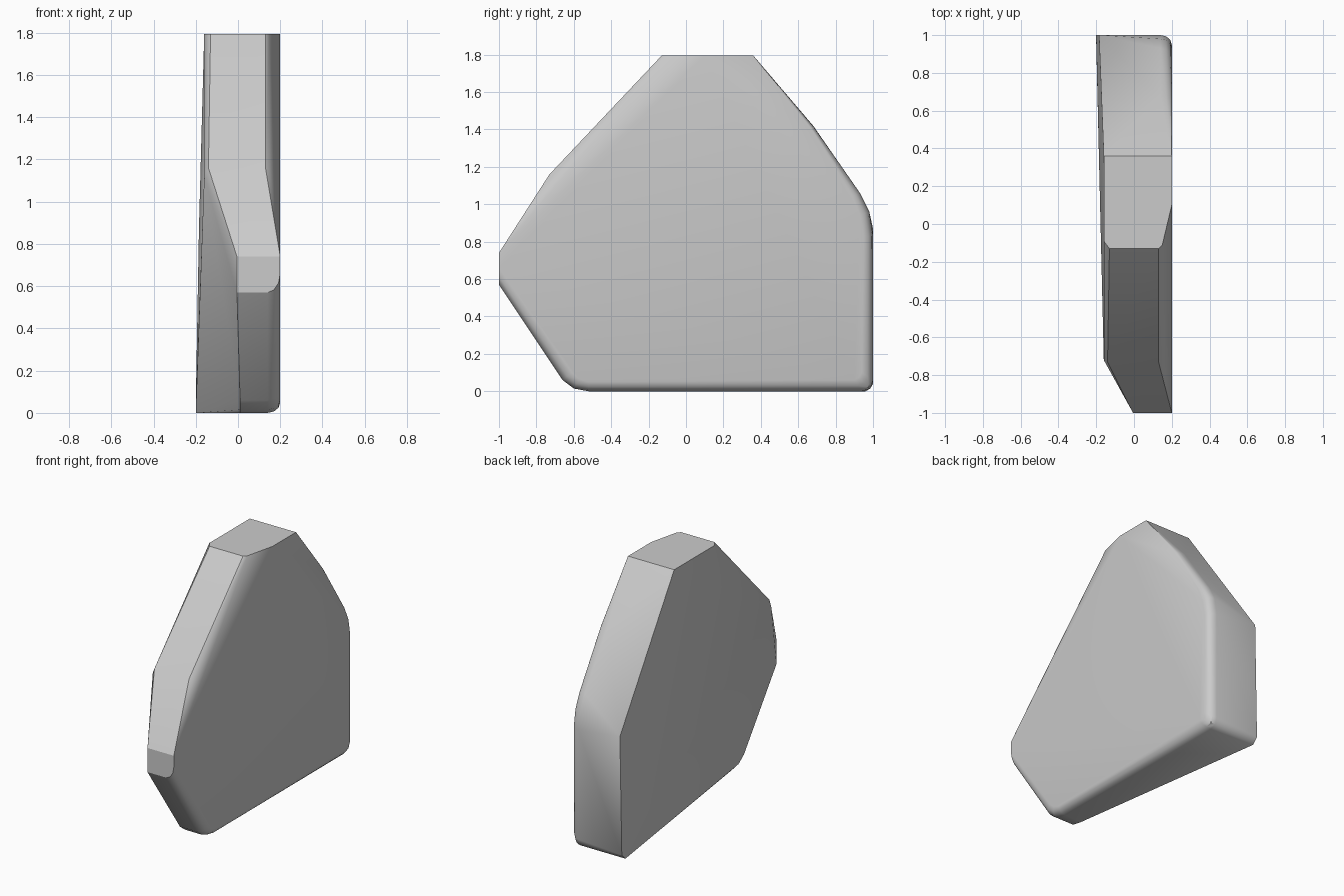
import bpy, bmesh
from math import sin, cos, radians

cube = bpy.data.objects.get("Cube")
if cube:
    bpy.data.objects.remove(cube)

# Material
grey = bpy.data.materials.new("plain_grey")
grey.use_nodes = True
colour = (0.6, 0.6, 0.6, 1)
grey.diffuse_color = colour
grey.node_tree.nodes["Principled BSDF"].inputs["Base Color"].default_value = colour

# Rounded left rim: outline point (y, z) and the inward shift of its bevel
rim = [
    (-1, .57, 0, .09), (-.66, .06, .05, .04), (-.6, .015, .03, .05),
    (-.52, 0, 0, .05), (.94, 0, -.04, .06), (.985, .015, -.06, .06),
    (1, .06, -.06, .04), (1, .83, -.05, 0), (.98, .96, -.05, -.02),
    (.93, 1.06, -.04, -.02), (.68, 1.42, -.015, -.01),
]
points = []
for step in range(4):
    a = radians(30 * step)
    for y, z, dy, dz in rim:
        k = 1 - cos(a)
        points.append((.14 + .06 * sin(a), y + dy * k, z + dz * k))

# Flat top and the chamfered front upper edge
points += [
    (.2, .36, 1.795), (-.16, .36, 1.795), (.2, .1, 1.795),
    (.15, -.11, 1.795), (.13, -.13, 1.795),
    (-.13, -.13, 1.795), (-.16, -.09, 1.795),
    (.15, -.72, 1.15), (.13, -.73, 1.16), (-.14, -.73, 1.16),
    (-.16, -.72, 1.12), (.2, -1, .74),
]

# Crisp right side with its cut away front corner
points += [
    (-.005, -1, .74), (-.005, -1, .57), (.01, -.66, .06),
    (.01, -.6, .015), (.01, -.52, 0),
    (-.2, .96, 0), (-.2, 1, .04), (-.185, 1, .87),
]

# Wrap the outline points in one faceted stone-like block
bm = bmesh.new()
for p in points:
    bm.verts.new(p)
hull = bmesh.ops.convex_hull(bm, input=bm.verts[:])
spare = {v for key in ("geom_interior", "geom_unused") for v in hull[key]
         if isinstance(v, bmesh.types.BMVert)}
bmesh.ops.delete(bm, geom=list(spare), context='VERTS')
bmesh.ops.dissolve_limit(bm, angle_limit=radians(1), verts=bm.verts[:], edges=bm.edges[:])
bmesh.ops.recalc_face_normals(bm, faces=bm.faces[:])
mesh = bpy.data.meshes.new("faceted_block")
bm.to_mesh(mesh)
bm.free()
mesh.materials.append(grey)

block = bpy.data.objects.new("faceted_block", mesh)
bpy.context.collection.objects.link(block)
bpy.ops.object.select_all(action='DESELECT')
block.select_set(True)
bpy.context.view_layer.objects.active = block
bpy.ops.object.shade_smooth_by_angle(angle=radians(30))
